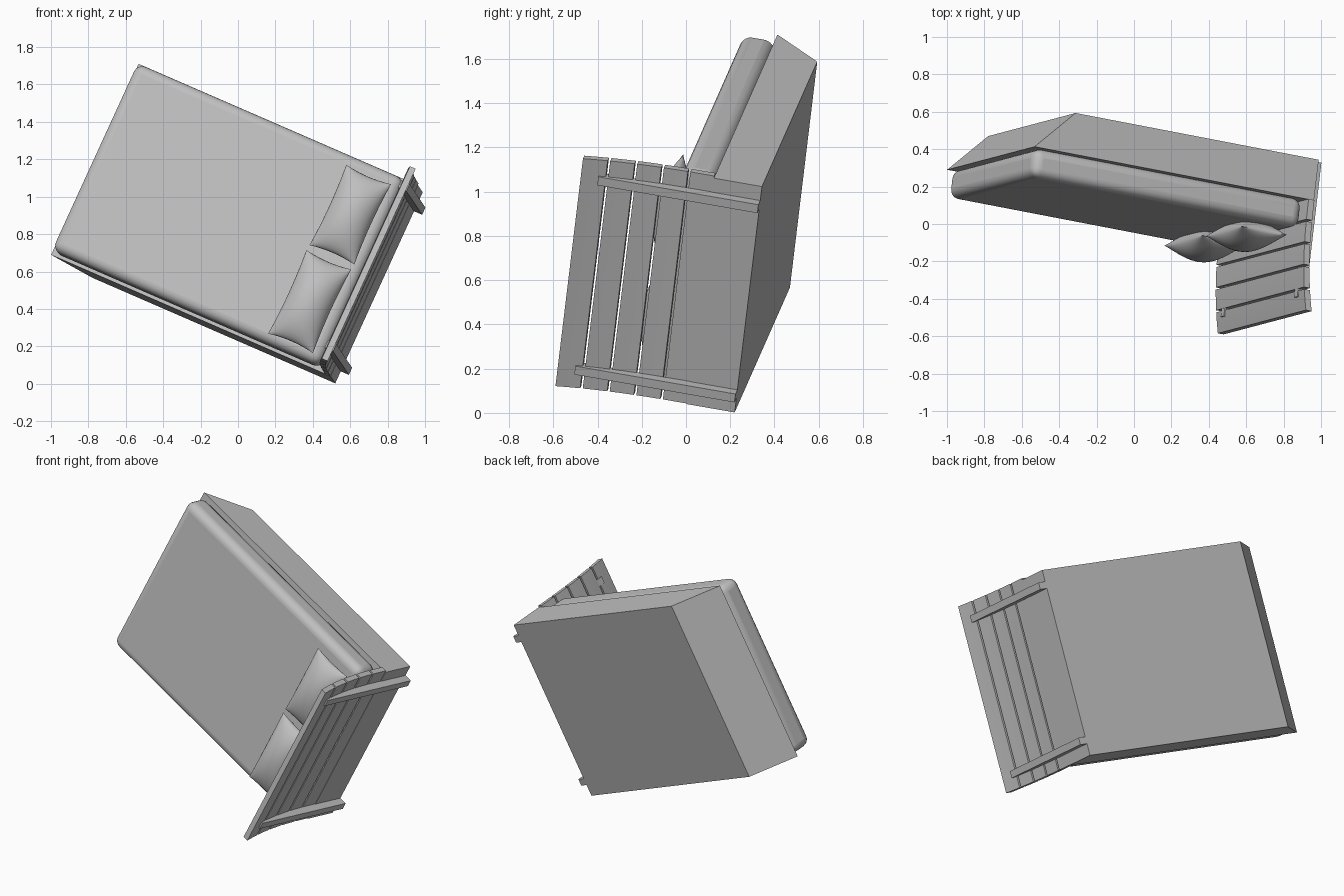
import bpy, bmesh, math
from mathutils import Vector, Matrix

if "Cube" in bpy.data.objects:
    bpy.data.objects.remove(bpy.data.objects["Cube"])

# One plain grey for everything
grey = bpy.data.materials.new("plain_grey")
grey.use_nodes = True
colour = (0.52, 0.52, 0.52, 1)
grey.diffuse_color = colour
grey.node_tree.nodes["Principled BSDF"].inputs["Base Color"].default_value = colour

# Tilted bed frame: local x points from foot to head, y across, z out of the mattress
head = Vector((1.30, -0.25, -0.565)).normalized()
across = Vector((0.46, 0.125, 1.025))
across = (across - head * across.dot(head)).normalized()
up = head.cross(across)
TILT = Matrix((head, across, up)).transposed().to_4x4()
TILT.translation = (0.52, 0.22, 0.002)
WIDTH, BASE_TOP = 1.13, 0.222


def finish(name, bm, smooth=None):
    bmesh.ops.recalc_face_normals(bm, faces=bm.faces)
    mesh = bpy.data.meshes.new(name)
    bm.to_mesh(mesh)
    bm.free()
    mesh.materials.append(grey)
    ob = bpy.data.objects.new(name, mesh)
    bpy.context.collection.objects.link(ob)
    ob.matrix_world = TILT
    if smooth:
        bpy.ops.object.select_all(action='DESELECT')
        ob.select_set(True)
        bpy.context.view_layer.objects.active = ob
        bpy.ops.object.shade_smooth_by_angle(angle=math.radians(smooth))
    return ob


def prism(name, profile, y0, y1, smooth=None):
    """Extrude an (x, z) outline across the bed."""
    bm = bmesh.new()
    face = bm.faces.new([bm.verts.new((x, y0, z)) for x, z in profile])
    new = bmesh.ops.extrude_face_region(bm, geom=[face])["geom"]
    moved = [v for v in new if isinstance(v, bmesh.types.BMVert)]
    bmesh.ops.translate(bm, verts=moved, vec=(0, y1 - y0, 0))
    return finish(name, bm, smooth)


def block(x0, x1, z0, z1):
    return [(x0, z0), (x1, z0), (x1, z1), (x0, z1)]


# Base with a sloping foot
prism("bed_base", [(0, 0), (0, BASE_TOP), (-1.654, BASE_TOP), (-1.439, 0)], 0, WIDTH)

# Rounded mattress
mattress = prism("mattress", block(-1.64, -0.055, BASE_TOP, 0.378), 0.012, WIDTH - 0.012, 40)
bevel = mattress.modifiers.new("soft_edges", 'BEVEL')
bevel.width, bevel.segments = 0.05, 5


# Headboard slats, following a backward curve
def lean(z):
    return 0.06 * ((z - BASE_TOP) / 0.6) ** 2.5


SLATS, PITCH, SLAT_W, STEPS = 5, 0.1215, 0.11, 5
for i in range(SLATS):
    zs = [BASE_TOP + i * PITCH + SLAT_W * k / STEPS for k in range(STEPS + 1)]
    outline = [(lean(z) - 0.002, z) for z in zs]
    outline += [(lean(z) - 0.036, z) for z in reversed(zs)]
    prism(f"headboard_slat_{i + 1}", outline, 0.002, WIDTH + 0.01, 30)

# Two braces behind the headboard
for name, y in (("low_brace", 0.071), ("high_brace", 1.018)):
    prism(name, block(-0.002, 0.048, 0, 0.74), y, y + 0.042)


# Pillows: two bulging sheets joined at a pinched seam
def pillow(name, x0, x1, y0, y1, mid, thick):
    bm = bmesh.new()
    n = 16
    for side in (1, -1):
        bmesh.ops.create_grid(bm, x_segments=n, y_segments=n, size=1)
        for v in bm.verts:
            if v.tag:
                continue
            v.tag = True
            # crowd the rows toward the seam
            u, w = (math.sin(c * math.pi / 2) for c in v.co.xy)
            bulge = max(0, (1 - u * u) * (1 - w * w)) ** 0.6
            v.co = ((x0 + x1) / 2 + u * (1 - 0.07 * (1 - w * w)) * (x1 - x0) / 2,
                    (y0 + y1) / 2 + w * (1 - 0.05 * (1 - u * u)) * (y1 - y0) / 2,
                    mid + side * thick * bulge)
    bmesh.ops.remove_doubles(bm, verts=bm.verts, dist=0.0002)
    finish(name, bm, 60)


pillow("low_pillow", -0.37, -0.105, 0.055, 0.55, 0.415, 0.09)
pillow("high_pillow", -0.365, -0.1, 0.58, 1.055, 0.42, 0.085)
